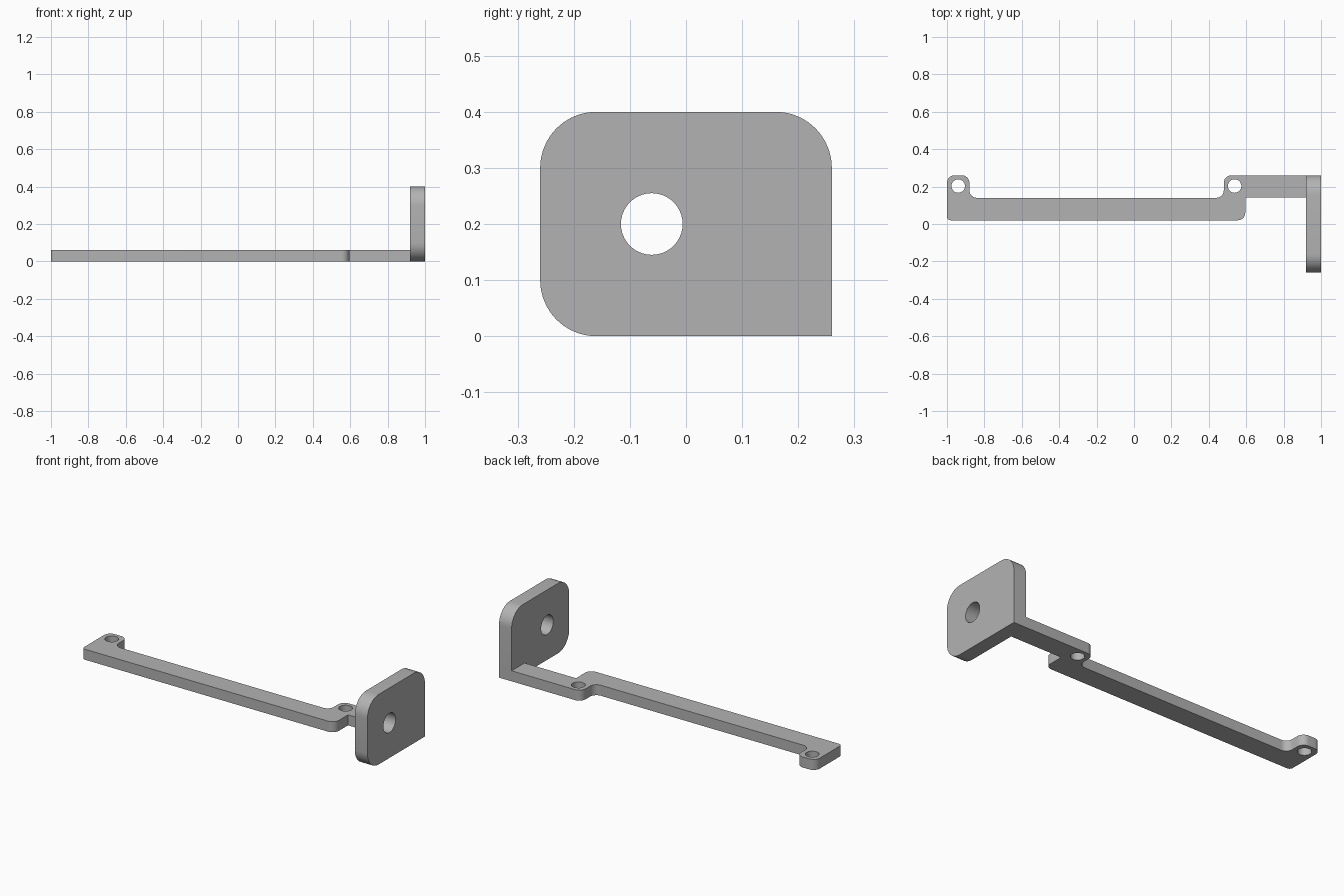
import bpy, bmesh, math
from mathutils import Vector, Matrix

default = bpy.data.objects.get("Cube")
if default:
    bpy.data.objects.remove(default, do_unlink=True)

grey = bpy.data.materials.new("Light grey")
grey.use_nodes = True
colour = (0.45, 0.45, 0.45, 1)
grey.diffuse_color = colour
grey.node_tree.nodes["Principled BSDF"].inputs["Base Color"].default_value = colour


def rounded(corners, steps=10):
    """Outline from (x, y, radius) right-angle corners, each filleted."""
    out = []
    for i, (x, y, r) in enumerate(corners):
        p = Vector((x, y))
        if r == 0:
            out.append(p)
            continue
        a = (Vector(corners[i - 1][:2]) - p).normalized() * r
        b = (Vector(corners[(i + 1) % len(corners)][:2]) - p).normalized() * r
        for k in range(steps + 1):
            t = math.pi / 2 * k / steps
            out.append(p + a * (1 - math.sin(t)) + b * (1 - math.cos(t)))
    return out


def circle(x, y, r, n=40):
    return [Vector((x + r * math.cos(math.tau * k / n),
                    y + r * math.sin(math.tau * k / n))) for k in range(n)]


def slab(name, loops, thickness, matrix):
    """Flat plate from an outline and its holes."""
    bm = bmesh.new()
    edges = []
    for loop in loops:
        vs = [bm.verts.new((p.x, p.y, 0)) for p in loop]
        edges += [bm.edges.new((v, vs[i - 1])) for i, v in enumerate(vs)]
    bmesh.ops.triangle_fill(bm, use_beauty=True, edges=edges, normal=(0, 0, 1))
    ext = bmesh.ops.extrude_face_region(bm, geom=bm.faces[:], use_keep_orig=True)
    top = [g for g in ext["geom"] if isinstance(g, bmesh.types.BMVert)]
    bmesh.ops.translate(bm, verts=top, vec=(0, 0, thickness))
    bmesh.ops.transform(bm, matrix=matrix, verts=bm.verts[:])
    bmesh.ops.recalc_face_normals(bm, faces=bm.faces[:])
    me = bpy.data.meshes.new(name)
    bm.to_mesh(me)
    bm.free()
    me.materials.append(grey)
    ob = bpy.data.objects.new(name, me)
    bpy.context.collection.objects.link(ob)
    bpy.ops.object.select_all(action='DESELECT')
    ob.select_set(True)
    bpy.context.view_layer.objects.active = ob
    bpy.ops.object.shade_smooth_by_angle(angle=math.radians(30))


# Long arm with two screw ears and a stepped link to the end plate
R = 0.04
arm = rounded([(-1, 0.02, 0.02), (0.595, 0.02, R), (0.595, 0.143, 0),
               (0.92, 0.143, 0), (0.92, 0.26, 0), (0.48, 0.26, R),
               (0.48, 0.14, R), (-0.88, 0.14, R), (-0.88, 0.26, R), (-1, 0.26, R)])
slab("mounting_arm", [arm, circle(-0.94, 0.203, 0.036), circle(0.538, 0.203, 0.036)],
     0.06, Matrix.Identity(4))

# Upright end plate with a through hole; outline in (y, z), thickness along x
plate = rounded([(-0.26, 0, 0.1), (0.26, 0, 0), (0.26, 0.4, 0.1), (-0.26, 0.4, 0.1)])
upright = Matrix(((0, 0, 1, 0.92), (1, 0, 0, 0), (0, 1, 0, 0), (0, 0, 0, 1)))
slab("end_plate", [plate, circle(-0.061, 0.2, 0.055)], 0.08, upright)
